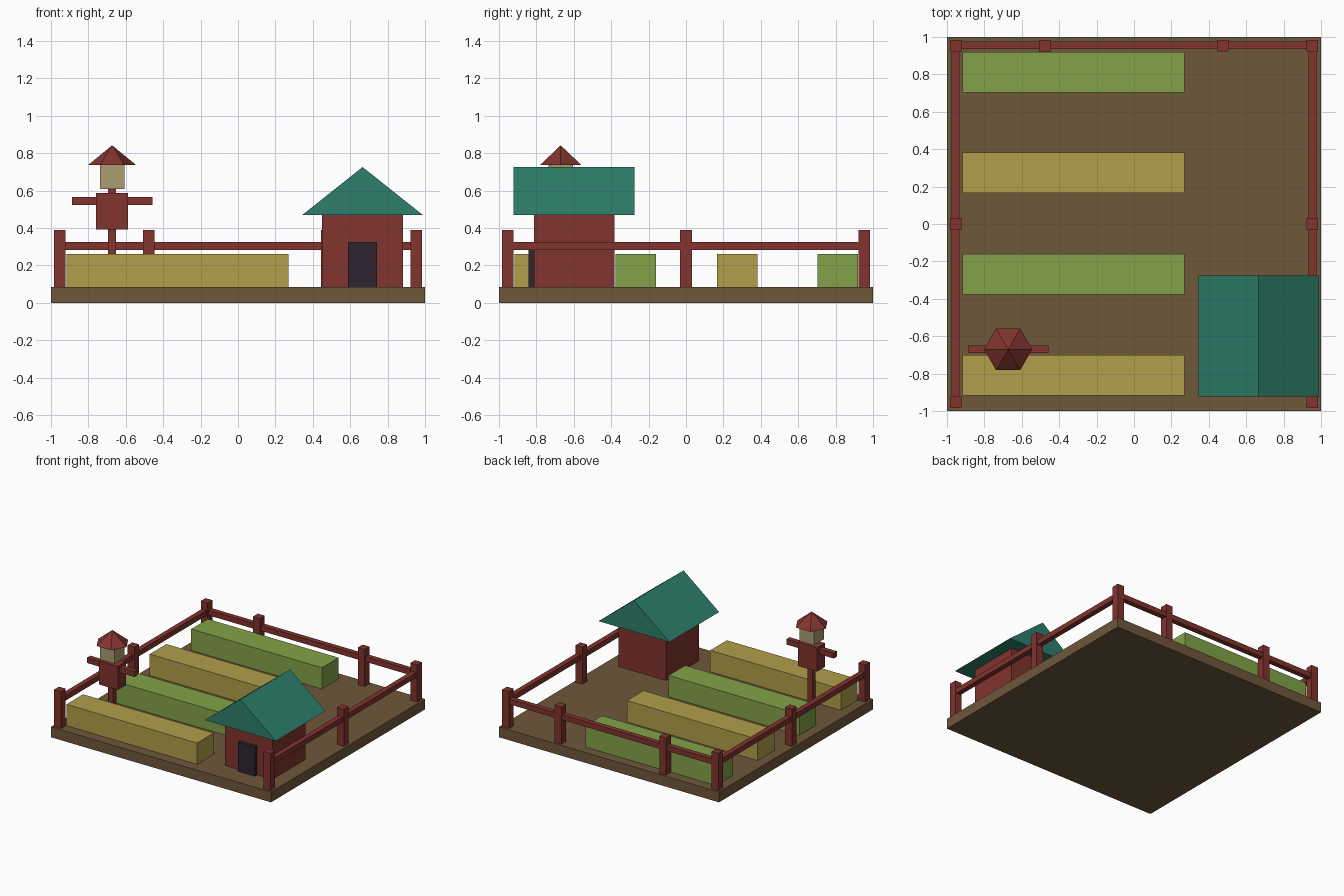
import bpy, bmesh
from mathutils import Matrix

cube = bpy.data.objects.get("Cube")
if cube:
    bpy.data.objects.remove(cube, do_unlink=True)


def material(name, rgb):
    # sRGB 0-255 to linear
    lin = [((c / 255 + 0.055) / 1.055) ** 2.4 for c in rgb] + [1.0]
    m = bpy.data.materials.new(name)
    m.use_nodes = True
    m.diffuse_color = lin
    bsdf = next(n for n in m.node_tree.nodes if n.type == 'BSDF_PRINCIPLED')
    bsdf.inputs["Base Color"].default_value = lin
    bsdf.inputs["Roughness"].default_value = 0.9
    return m


soil = material("soil brown", (111, 87, 59))
red = material("barn red", (130, 52, 46))
teal = material("roof teal", (46, 127, 107))
green = material("leaf green", (130, 163, 73))
wheat = material("wheat yellow", (177, 159, 74))
straw = material("straw", (172, 156, 112))
dark = material("door dark", (46, 36, 49))


def finish(name, bm, mat):
    bmesh.ops.recalc_face_normals(bm, faces=bm.faces)
    mesh = bpy.data.meshes.new(name)
    bm.to_mesh(mesh)
    bm.free()
    mesh.materials.append(mat)
    ob = bpy.data.objects.new(name, mesh)
    bpy.context.collection.objects.link(ob)
    return ob


def box(name, mat, x, y, z):
    """Box spanning the (low, high) pairs x, y, z."""
    bm = bmesh.new()
    bmesh.ops.create_cube(bm, size=1)
    for v in bm.verts:
        v.co = [r[0] if c < 0 else r[1] for c, r in zip(v.co, (x, y, z))]
    return finish(name, bm, mat)


def around(c, half):
    return (c - half, c + half)


G = 0.085   # ground level
E = 0.952   # fence line

box("ground", soil, (-1, 1), (-1, 1), (0, G))

# Crop rows
for i, y in enumerate((-0.808, -0.268, 0.273, 0.812)):
    box(f"crop_row_{i + 1}", green if i % 2 else wheat,
        (-0.918, 0.27), around(y, 0.108), (G, 0.26))

# Fence, open at the front
posts = [(s * E, y) for s in (-1, 1) for y in (-E, 0, E)] + [(-0.477, E), (0.475, E)]
for i, (x, y) in enumerate(posts):
    box(f"fence_post_{i + 1}", red, around(x, 0.031), around(y, 0.031), (G, 0.39))
rail_z = (0.283, 0.326)
box("back_rail", red, (-E, E), around(E + 0.004, 0.021), rail_z)
for name, s in (("right_rail", -1), ("left_rail", 1)):
    box(name, red, around(s * (E + 0.002), 0.021), (-E, E), rail_z)

# Shed
HX, HY = 0.666, -0.598
box("shed_walls", red, around(HX, 0.216), around(HY, 0.216), (G, 0.475))
box("shed_door", dark, around(HX, 0.077), (-0.842, -0.81), (G, 0.326))

# Gable roof: triangular profile extruded along y
bm = bmesh.new()
profile = [(HX - 0.322, 0.47), (HX + 0.322, 0.47), (HX, 0.726)]
face = bm.faces.new([bm.verts.new((x, HY - 0.323, z)) for x, z in profile])
new = bmesh.ops.extrude_face_region(bm, geom=[face])["geom"]
bmesh.ops.translate(bm, vec=(0, 0.646, 0),
                    verts=[v for v in new if isinstance(v, bmesh.types.BMVert)])
finish("shed_roof", bm, teal)

# Scarecrow
SX, SY = -0.673, -0.67
for name, mat, hx, hy, z in (
        ("scarecrow_pole", red, 0.021, 0.021, (G, 0.62)),
        ("scarecrow_body", red, 0.086, 0.052, (0.392, 0.586)),
        ("scarecrow_arms", red, 0.215, 0.021, (0.522, 0.566)),
        ("scarecrow_head", straw, 0.066, 0.066, (0.608, 0.74))):
    box(name, mat, around(SX, hx), around(SY, hy), z)

bm = bmesh.new()
bmesh.ops.create_cone(bm, cap_ends=True, segments=6, radius1=0.129, radius2=0, depth=0.106)
# Turn the hexagon so two corners lie along x
if max(v.co.x for v in bm.verts) < 0.12:
    bmesh.ops.rotate(bm, verts=bm.verts, matrix=Matrix.Rotation(0.5235988, 3, 'Z'))
bmesh.ops.translate(bm, verts=bm.verts, vec=(SX, SY, 0.789))
finish("scarecrow_hat", bm, red)
